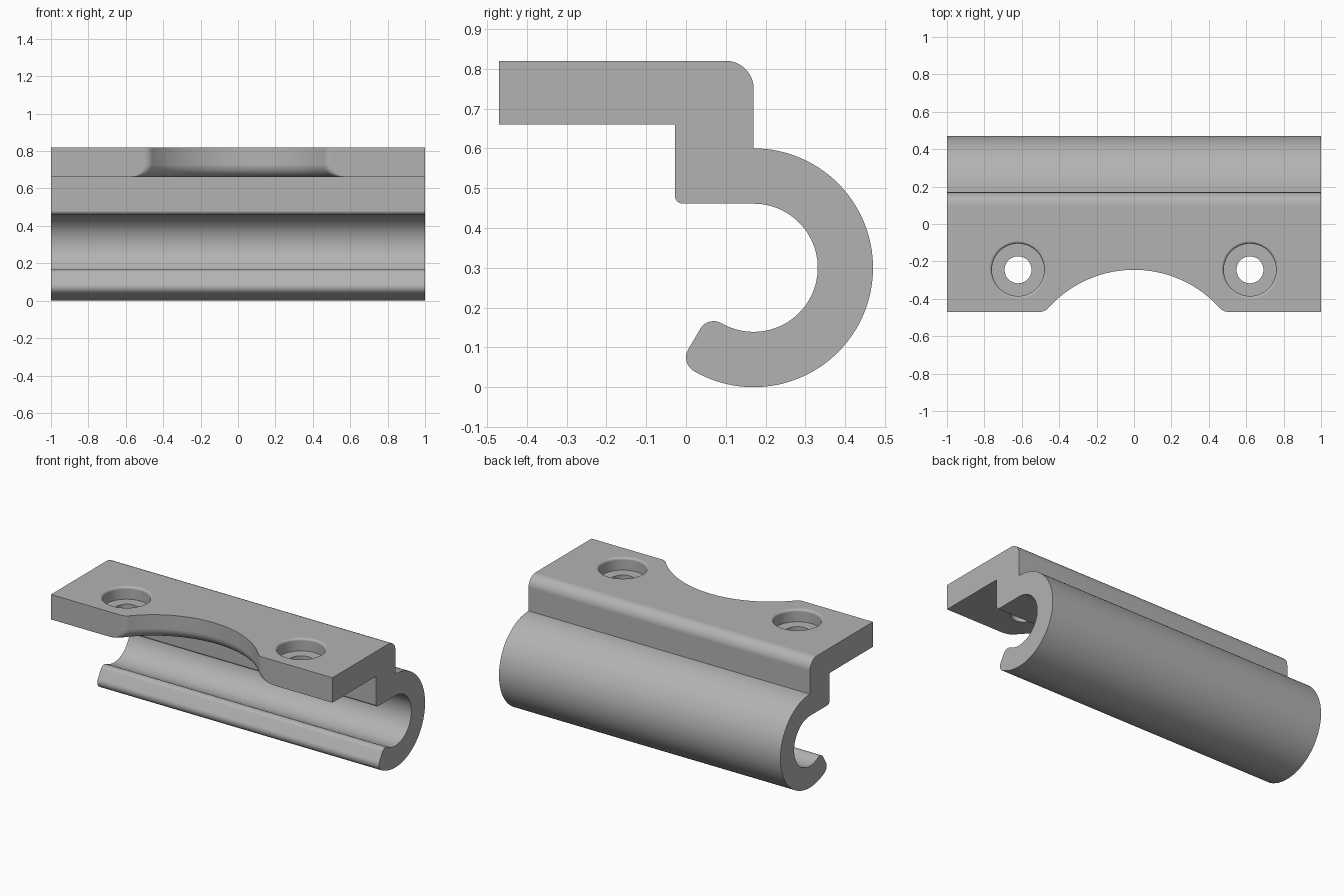
import bpy, bmesh
from math import sin, cos, pi, radians, sqrt, atan2

default = bpy.data.objects.get("Cube")
if default:
    bpy.data.objects.remove(default, do_unlink=True)

GREY = (0.45, 0.45, 0.45, 1)
grey = bpy.data.materials.new("plain grey")
grey.use_nodes = True
grey.diffuse_color = GREY
grey.node_tree.nodes["Principled BSDF"].inputs["Base Color"].default_value = GREY

HALF, FRONT, TOP, UNDER = 1.0, -0.47, 0.82, 0.66


def arc(cx, cy, r, start, end, n):
    """Points on an arc, angles in degrees."""
    steps = [radians(start + (end - start) * i / n) for i in range(n + 1)]
    return [(cx + r * cos(a), cy + r * sin(a)) for a in steps]


def loft(name, rings, closed=False):
    """Solid through equal rings of 3D points; capped unless closed."""
    bm = bmesh.new()
    loops = [[bm.verts.new(p) for p in ring] for ring in rings]
    n = len(loops[0])
    pairs = list(zip(loops, loops[1:]))
    if closed:
        pairs.append((loops[-1], loops[0]))
    else:
        bm.faces.new(loops[0])
        bm.faces.new(loops[-1])
    for a, b in pairs:
        for i in range(n):
            j = (i + 1) % n
            bm.faces.new((a[i], a[j], b[j], b[i]))
    bmesh.ops.recalc_face_normals(bm, faces=bm.faces)
    mesh = bpy.data.meshes.new(name)
    bm.to_mesh(mesh)
    bm.free()
    mesh.materials.append(grey)
    obj = bpy.data.objects.new(name, mesh)
    bpy.context.collection.objects.link(obj)
    return obj


def cut(target, cutter):
    mod = target.modifiers.new("cut", "BOOLEAN")
    mod.operation, mod.solver, mod.object = "DIFFERENCE", "EXACT", cutter
    bpy.context.view_layer.objects.active = target
    bpy.ops.object.modifier_apply(modifier=mod.name)
    bpy.data.objects.remove(cutter, do_unlink=True)


# Side profile: plate, neck and open tube with a rounded lip
tube_y, tube_z, outer, inner, lip = 0.17, 0.30, 0.30, 0.161, 0.04
lip_dir = radians(-120)


def lip_arc(r, start, end):
    return arc(tube_y + r * cos(lip_dir), tube_z + r * sin(lip_dir), lip, start, end, 8)[1:]


profile = [(FRONT, UNDER), (FRONT, TOP)]
profile += arc(tube_y - 0.07, TOP - 0.07, 0.07, 90, 0, 12)
profile += arc(tube_y, tube_z, outer, 90, -120, 64)
profile += lip_arc(outer - lip, 240, 150)
profile += lip_arc(inner + lip, 150, 60)
profile += arc(tube_y, tube_z, inner, -120, 90, 56)[1:]
profile += arc(-0.008, tube_z + inner + 0.02, 0.02, 270, 180, 6)
profile += [(-0.028, UNDER)]
bracket = loft("clip_bracket", [[(x, y, z) for y, z in profile] for x in (-HALF, HALF)])


# Curved front notch, flared at its underside
def notch_ring(z, spread):
    cy, r, corner = -0.861, 0.616 + spread, 0.06
    fy = FRONT + corner
    fx = sqrt((r + corner) ** 2 - (fy - cy) ** 2)
    tilt = atan2(fy - cy, fx) * 180 / pi
    right = arc(fx, fy, corner, 270, 180 + tilt, 8)
    left = [(-x, y) for x, y in reversed(right)]
    bow = arc(0, cy, r, tilt, 180 - tilt, 48)[1:-1]
    outline = [(fx, FRONT - 0.1)] + right + bow + left + [(-fx, FRONT - 0.1)]
    return [(x, y, z) for x, y in outline]


flare = 0.07
rings = [notch_ring(UNDER - 0.05, flare)]
for i in range(11):
    a = i / 10 * pi / 2
    rings.append(notch_ring(UNDER + flare * (1 - cos(a)), flare * (1 - sin(a))))
rings.append(notch_ring(TOP + 0.05, 0))
cut(bracket, loft("notch_cutter", rings))

# Counterbored screw holes with a rounded rim
bore, rim, hole, floor = 0.14, 0.015, 0.072, 0.74
section = [(hole, UNDER - 0.05), (hole, floor), (bore, floor)]
section += arc(bore + rim, TOP - rim, rim, 180, 90, 6)
section += [(bore + rim, TOP + 0.05)]
for side in (-1, 1):
    rings = [[(side * 0.62 + x, -0.245 + y, z) for x, y in arc(0, 0, r, 0, 360, 64)[:-1]]
             for r, z in section]
    cut(bracket, loft("hole_cutter", rings))

# Smooth curves, crisp edges
bpy.ops.object.select_all(action="DESELECT")
bracket.select_set(True)
bpy.context.view_layer.objects.active = bracket
bpy.ops.object.shade_smooth_by_angle(angle=radians(30))
weighted = bracket.modifiers.new("even_normals", "WEIGHTED_NORMAL")
weighted.keep_sharp = True
